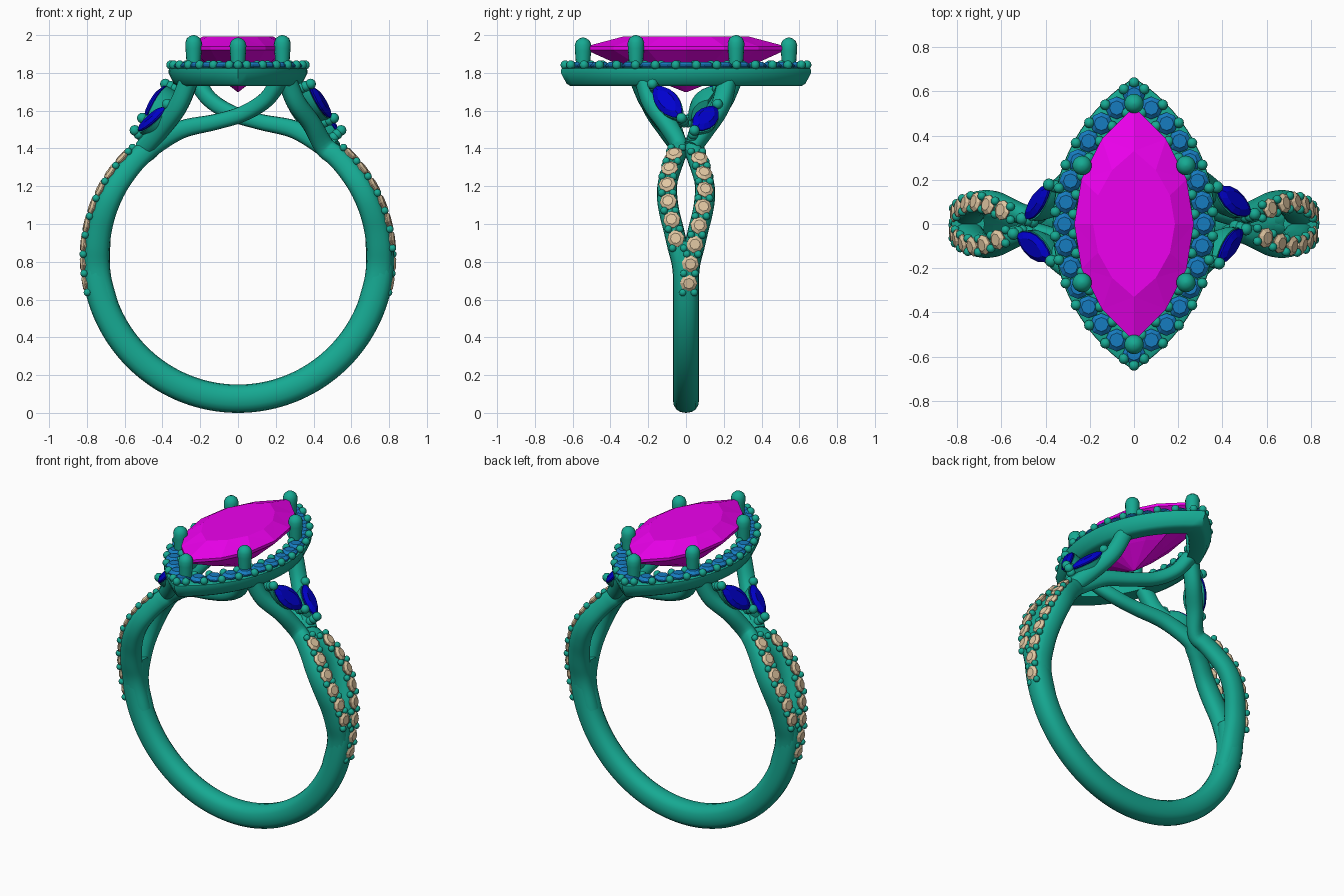
import bpy, bmesh
from math import sin, cos, pi, radians, asin, sqrt, degrees
from mathutils import Vector, Matrix

if "Cube" in bpy.data.objects:
    bpy.data.objects.remove(bpy.data.objects["Cube"])

CZ = 0.83  # height of the finger-hole centre


def material(name, col):
    m = bpy.data.materials.new(name)
    m.diffuse_color = (*col, 1)
    m.use_nodes = True
    m.node_tree.nodes["Principled BSDF"].inputs["Base Color"].default_value = m.diffuse_color
    return m


METAL = material("teal_metal", (0.008, 0.40, 0.29))
MAGENTA = material("magenta_gem", (0.85, 0.0, 0.85))
BLUE = material("blue_gem", (0.008, 0.20, 0.53))
NAVY = material("navy_gem", (0.0, 0.0, 0.62))
BEIGE = material("beige_gem", (0.75, 0.57, 0.36))


def finish(name, bm, mat, smooth=True, twice=False):
    """Turn a bmesh into an object; 'twice' adds a copy turned 180 degrees."""
    if twice:
        d = bmesh.ops.duplicate(bm, geom=bm.verts[:] + bm.edges[:] + bm.faces[:])
        vs = [g for g in d["geom"] if isinstance(g, bmesh.types.BMVert)]
        bmesh.ops.rotate(bm, verts=vs, cent=(0, 0, 0), matrix=Matrix.Rotation(pi, 3, 'Z'))
    bmesh.ops.recalc_face_normals(bm, faces=bm.faces[:])
    me = bpy.data.meshes.new(name)
    bm.to_mesh(me)
    bm.free()
    me.materials.append(mat)
    ob = bpy.data.objects.new(name, me)
    bpy.context.collection.objects.link(ob)
    if smooth:
        bpy.ops.object.select_all(action='DESELECT')
        ob.select_set(True)
        bpy.context.view_layer.objects.active = ob
        bpy.ops.object.shade_smooth_by_angle(angle=radians(40))


def loft(bm, loops, caps=True, closed=False):
    rings = [[bm.verts.new(p) for p in lp] for lp in loops]
    n = len(rings[0])
    for a, b in zip(rings, rings[1:] + (rings[:1] if closed else [])):
        for i in range(n):
            bm.faces.new((a[i], a[(i + 1) % n], b[(i + 1) % n], b[i]))
    if caps and not closed:
        bm.faces.new(rings[0])
        bm.faces.new(rings[-1])


def marquise(L, W, n):
    """Pointed oval from two arcs: half length L along y, half width W along x."""
    R = (L * L + W * W) / (2 * W)
    h = asin(L / R)
    a = [(R * cos(t) - R + W, R * sin(t)) for t in (h * (2 * i / n - 1) for i in range(n))]
    return a + [(-x, -y) for x, y in a]


def circle(r, n):
    return [(r * cos(2 * pi * i / n), r * sin(2 * pi * i / n)) for i in range(n)]


def stack(bm, levels, M=Matrix(), **kw):
    """Loft flat outlines [(z, outline)] placed by matrix M."""
    loft(bm, [[M @ Vector((x, y, z)) for x, y in o] for z, o in levels], **kw)


def bead(bm, p, r):
    bmesh.ops.create_uvsphere(bm, u_segments=12, v_segments=8, radius=r,
                              matrix=Matrix.Translation(p))


def frame(p, axis_y, normal):
    y = Vector(axis_y).normalized()
    z = Vector(normal)
    z = (z - y * z.dot(y)).normalized()
    M = Matrix((y.cross(z), y, z)).transposed().to_4x4()
    M.translation = p
    return M


def sweep(bm, pts, sub=6, sides=16, power=0.85):
    """Sweep a soft oval along (x, y, z, half width, half thickness) points."""
    P = [Vector(p) for p in pts]
    P = [2 * P[0] - P[1]] + P + [2 * P[-1] - P[-2]]
    path = []
    for i in range(1, len(P) - 2):
        a, b, c, d = P[i - 1:i + 3]
        for j in range(sub):
            t = j / sub
            path.append(0.5 * (2 * b + (c - a) * t + (2 * a - 5 * b + 4 * c - d) * t * t
                               + (3 * b - a - 3 * c + d) * t ** 3))
    path.append(P[-2])
    pos = [Vector(p[:3]) for p in path]
    loops = []
    for i, p in enumerate(path):
        T = pos[min(i + 1, len(pos) - 1)] - pos[max(i - 1, 0)]
        M = frame(pos[i], T, (pos[i].x, 0, pos[i].z - CZ))
        ring = []
        for k in range(sides):
            c, s = cos(2 * pi * k / sides), sin(2 * pi * k / sides)
            u, v = [abs(q) ** power * (1 if q > 0 else -1) for q in (c, s)]
            ring.append(M @ Vector((u * p[3], 0, v * p[4])))
        loops.append(ring)
    loft(bm, loops)


def on_ring(deg, r, y=0.0):
    return (r * cos(radians(deg)), y, CZ + r * sin(radians(deg)))


# plain lower shank
bm = bmesh.new()
sweep(bm, [(*on_ring(a, 0.755), 0.07, 0.075) for a in range(-186, 7, 12)])
finish("lower_shank", bm, METAL)

# split shoulders: angle, sideways offset of each strand
SPLIT = [(-20, .012), (-10, .014), (-3, .022), (4, .045), (11, .066), (18, .088), (25, .10),
         (32, .096), (40, .07), (46, .048), (52, .035)]


def offset(deg):
    for (a, u), (b, v) in zip(SPLIT, SPLIT[1:]):
        if deg <= b:
            return u + (v - u) * (deg - a) / (b - a)
    return SPLIT[-1][1]


def strand(s):
    return [(*on_ring(a, 0.75 - max(a, 0) * 0.0002, s * y), 0.054 - max(a - 25, 0) * 0.0004,
             0.07 - max(a, 0) * 0.0003) for a, y in SPLIT]


bm = bmesh.new()
# rear strand crosses under the head to the other side
sweep(bm, strand(1) + [(.30, .08, 1.50, .043, .048), (.12, .125, 1.54, .042, .042),
                       (-.03, .16, 1.585, .042, .042), (-.15, .21, 1.66, .042, .042),
                       (-.22, .25, 1.76, .045, .045)], sub=5)
# front strand rises to the head on its own side
sweep(bm, strand(-1) + [(.39, -.10, 1.53, .05, .05), (.31, -.18, 1.64, .05, .05),
                        (.26, -.22, 1.76, .05, .05)], sub=5)
# second upright branch
sweep(bm, [(.50, .03, 1.40, .045, .05), (.41, .10, 1.50, .05, .05),
           (.32, .18, 1.62, .05, .05), (.26, .22, 1.76, .05, .05)])
finish("split_shoulders", bm, METAL, twice=True)

# small stones and their beads on the shoulders
stones, beads = bmesh.new(), bmesh.new()
for s, start, count in ((1, -10, 8), (-1, 6.5, 6)):
    def spot(a, r=0.815, side=0.0):
        return Vector(on_ring(a, r - max(a, 0) * 0.0004, s * offset(a) + side))
    for i in range(count):
        a = start + i * 7.15
        up = spot(a) - Vector((0, 0, CZ))
        M = frame(spot(a), spot(a + 2) - spot(a - 2), (up.x, up.y * 1.5, up.z))
        stack(stones, [(-.03, circle(.015, 8)), (.004, circle(.046, 8)),
                       (.010, circle(.046, 8)), (.022, circle(.028, 8))], M)
    for i in range(count + 1):
        for side in (-.03, .03):
            bead(beads, spot(start + (i - .5) * 7.15, .82, side), .02)
finish("shoulder_stones", stones, BEIGE, False, True)
finish("shoulder_beads", beads, METAL, True, True)

# pointed side stones with seats and end prongs
stones, seats = bmesh.new(), bmesh.new()
for a, b, nrm in (((.53, .045, 1.49), (.37, .16, 1.62), (.65, .25, .70)),
                  ((.49, -.025, 1.56), (.375, -.17, 1.73), (.80, -.25, .40))):
    a, b = Vector(a), Vector(b)
    M = frame((a + b) / 2, b - a, nrm)
    L = (b - a).length / 2
    stack(stones, [(-.04, marquise(L * .4, .02, 6)), (0, marquise(L, .06, 6)),
                   (.008, marquise(L, .06, 6)), (.025, marquise(L * .65, .036, 6))], M)
    stack(seats, [(-.10, marquise(L * .6, .03, 10)), (-.05, marquise(L * .95, .056, 10)),
                  (-.006, marquise(L * 1.02, .062, 10))], M)
    for e in (-1, 1):
        for h in (-.04, -.015, .015):
            bead(seats, M @ Vector((0, e * (L + .008), h)), .028)
finish("side_stones", stones, NAVY, False, True)
finish("side_stone_seats", seats, METAL, True, True)

# halo tray
bm = bmesh.new()
N = 28
stack(bm, [(1.74, marquise(.49, .25, N)), (1.73, marquise(.61, .32, N)),
           (1.742, marquise(.632, .34, N)), (1.80, marquise(.662, .368, N)),
           (1.822, marquise(.660, .366, N)), (1.828, marquise(.645, .355, N)),
           (1.828, marquise(.515, .265, N))], closed=True)
finish("halo_tray", bm, METAL)

# halo stones and beads
stones, beads = bmesh.new(), bmesh.new()
for x, y in marquise(.585, .315, 14):
    M = Matrix.Translation((x, y, 1.83))
    stack(stones, [(-.03, circle(.02, 8)), (.004, circle(.051, 8)),
                   (.012, circle(.051, 8)), (.028, circle(.032, 8))], M)
for L, W in ((.64, .358), (.53, .275)):
    for i, (x, y) in enumerate(marquise(L, W, 28)):
        if i % 2 or (i % 28 == 0 and L > .6):
            bead(beads, (x, y, 1.842), .024)
finish("halo_stones", stones, BLUE, False)
finish("halo_beads", beads, METAL)

# large centre stone
bm = bmesh.new()
stack(bm, [(1.993, marquise(.33, .185, 6)), (1.94, marquise(.53, .27, 6)),
           (1.922, marquise(.53, .27, 6)), (1.80, marquise(.26, .135, 6)),
           (1.70, marquise(.01, .004, 6))])
bmesh.ops.triangulate(bm, faces=[f for f in bm.faces if len(f.verts) == 4])
finish("centre_stone", bm, MAGENTA, False)

# six claws holding the centre stone
bm = bmesh.new()
for x, y in [(0, .545), (0, -.545)] + [(i * .235, j * .265) for i in (-1, 1) for j in (-1, 1)]:
    top = 2.0 if x else 1.987
    prof = [(1.74, .03), (1.83, .036), (top - .07, .043), (top - .04, .044),
            (top - .018, .036), (top - .005, .02), (top, .004)]
    stack(bm, [(z, circle(r, 16)) for z, r in prof], Matrix.Translation((x, y, 0)))
finish("claws", bm, METAL)
